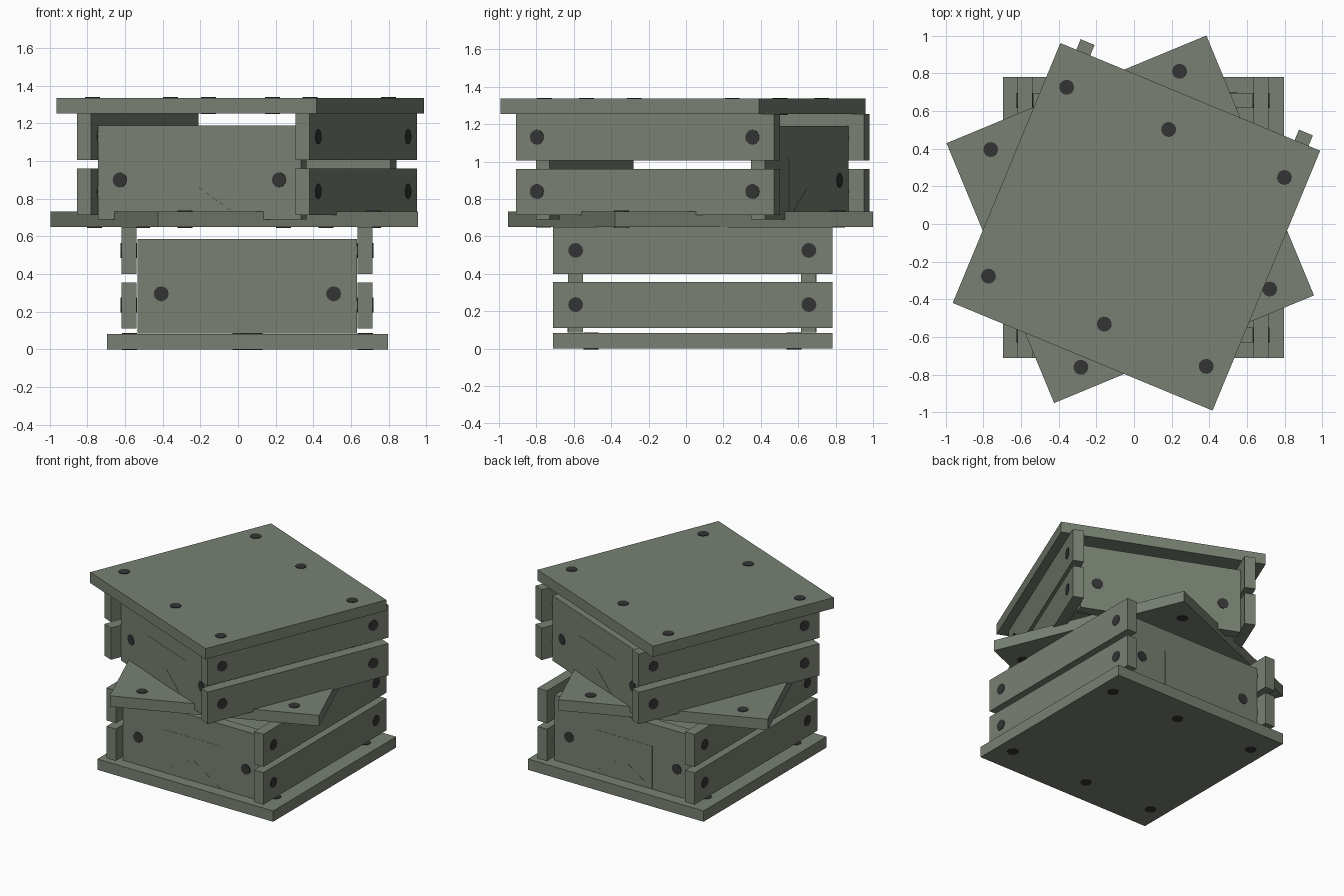
import bpy, bmesh, math
from mathutils import Matrix, Vector

cube = bpy.data.objects.get("Cube")
if cube:
    bpy.data.objects.remove(cube, do_unlink=True)


def material(name, rgb):
    m = bpy.data.materials.new(name)
    m.use_nodes = True
    m.diffuse_color = (*rgb, 1)
    m.node_tree.nodes["Principled BSDF"].inputs["Base Color"].default_value = (*rgb, 1)
    return m


WOOD = material("grey_green_wood", (0.188, 0.216, 0.170))
IRON = material("dark_iron", (0.034, 0.034, 0.034))


def add_object(name, bm, mat, place):
    mesh = bpy.data.meshes.new(name)
    bmesh.ops.recalc_face_normals(bm, faces=bm.faces)
    bm.to_mesh(mesh)
    bm.free()
    mesh.materials.append(mat)
    ob = bpy.data.objects.new(name, mesh)
    ob.matrix_world = place
    bpy.context.collection.objects.link(ob)
    return ob


def box(name, place, x, y, z):
    """Box given by its (min, max) range on each axis."""
    bm = bmesh.new()
    mid = Vector([(a + b) / 2 for a, b in (x, y, z)])
    size = Vector([b - a for a, b in (x, y, z)])
    bmesh.ops.create_cube(bm, size=1, matrix=Matrix.Translation(mid) @ Matrix.Diagonal((*size, 1)))
    return add_object(name, bm, WOOD, place)


def nails(name, place, centres, axis, length):
    """Nails driven right through a board along one axis."""
    turn = {"X": Matrix.Rotation(math.pi / 2, 4, "Y"),
            "Y": Matrix.Rotation(math.pi / 2, 4, "X"),
            "Z": Matrix.Identity(4)}[axis]
    bm = bmesh.new()
    for c in centres:
        bmesh.ops.create_cone(bm, cap_ends=True, segments=12, radius1=0.04, radius2=0.04,
                              depth=length + 0.008, matrix=Matrix.Translation(c) @ turn)
    return add_object(name, bm, IRON, place)


def plate(name, place, outline, y, depth):
    """Thin plate in the xz plane, centred on y."""
    bm = bmesh.new()
    face = bm.faces.new([bm.verts.new((px, y - depth / 2, pz)) for px, pz in outline])
    new = bmesh.ops.extrude_face_region(bm, geom=[face])["geom"]
    bmesh.ops.translate(bm, vec=(0, depth, 0), verts=[v for v in new if isinstance(v, bmesh.types.BMVert)])
    return add_object(name, bm, WOOD, place)


def frame_at(x, y, z, degrees):
    return Matrix.Translation((x, y, z)) @ Matrix.Rotation(math.radians(degrees), 4, "Z")


# Square board with two rows of three nails
def board(name, place, skew):
    box(name, place, (-0.747, 0.747), (-0.747, 0.747), (0, 0.083))
    spots = [(s * px, s * 0.543, 0.0415) for s in (-1, 1) for px in (-0.626, skew, 0.626)]
    nails(name + "_nails", place, spots, "Z", 0.083)


# Crate walls: slatted sides and solid ends
def crate(name, place):
    for side, x0 in (("right", -0.67), ("left", 0.585)):
        for level, z in (("lower", (0.11, 0.355)), ("upper", (0.40, 0.65))):
            box(f"{name}_{side}_{level}_slat", place, (x0, x0 + 0.08), (-0.747, 0.747), z)
        spots = [(x0 + 0.04, y, z) for y in (-0.625, 0.622) for z in (0.235, 0.525)]
        nails(f"{name}_{side}_nails", place, spots, "X", 0.08)
    for side, y, out in (("front", -0.625, -1), ("back", 0.62, 1)):
        box(f"{name}_{side}_panel", place, (-0.585, 0.583), (y - 0.04, y + 0.04), (0.085, 0.585))
        nails(f"{name}_{side}_nails", place, [(-0.458, y, 0.295), (0.458, y, 0.295)], "Y", 0.08)
        # Flush square and triangle on the outer face
        face = y + out * 0.04
        plate(f"{name}_{side}_inlay", place,
              [(-0.25, 0.086), (0.25, 0.086), (0.25, 0.415), (-0.25, 0.415)], face, 0.003)
        plate(f"{name}_{side}_triangle", place,
              [(-0.25, 0.086), (0.25, 0.086), (0, 0.255)], face, 0.006)


# Lower crate on its base
crate("lower_crate", frame_at(0.05, 0.035, 0, 0))
board("base_board", frame_at(0.05, 0.035, 0, 0), 0.04)

# Turned middle board
board("middle_board", frame_at(-0.02, 0.025, 0.65, -67.5), -0.04)

# Upper crate and lid, turned the other way
crate("upper_crate", frame_at(0.05, 0.035, 0.605, -22.5))
board("lid_board", frame_at(0.013, -0.015, 1.253, -22.5), -0.04)
